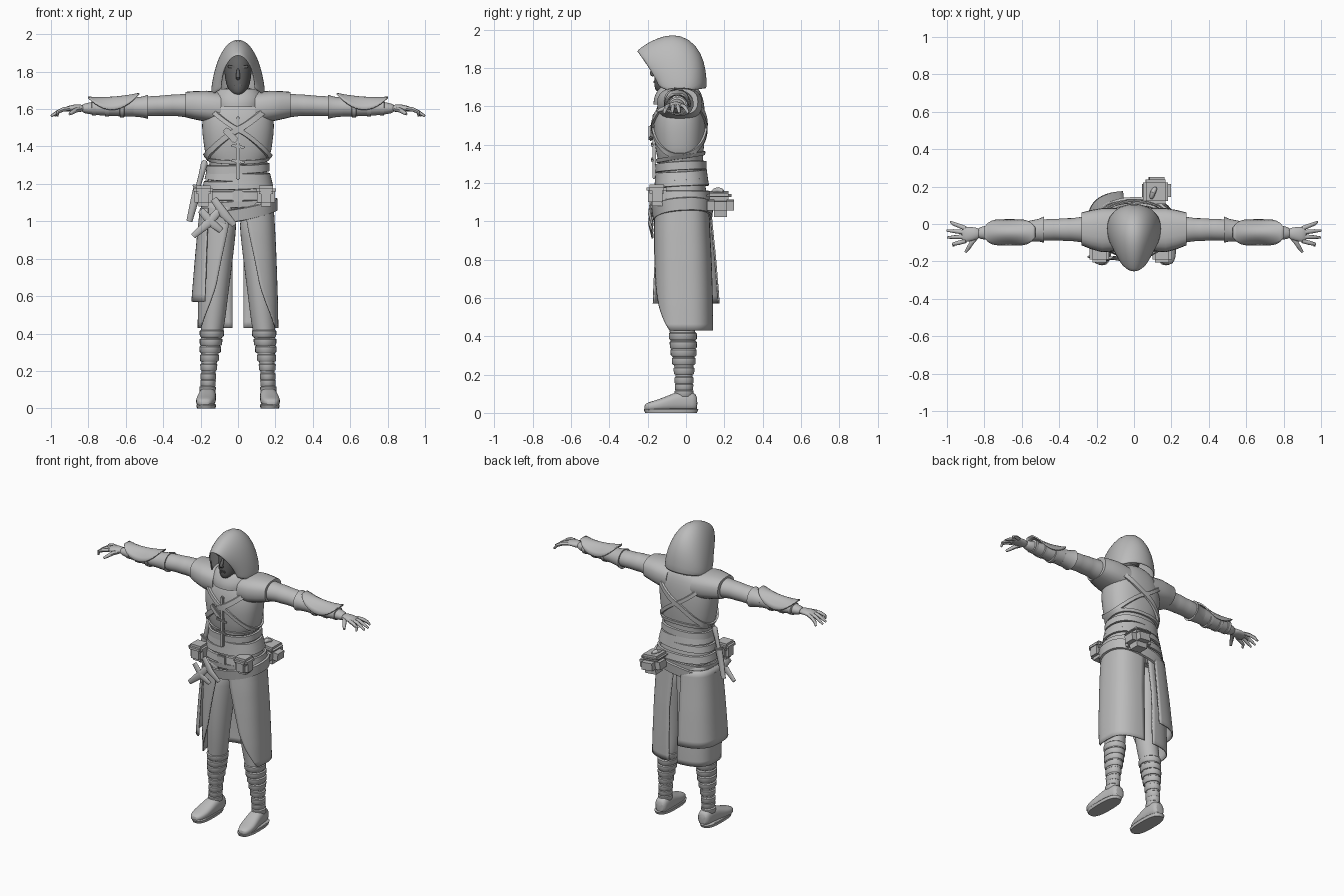
import bpy, bmesh, math
from math import cos, sin, pi
from mathutils import Vector

cube = bpy.data.objects.get("Cube")
if cube:
    bpy.data.objects.remove(cube)


def material(name, v):
    m = bpy.data.materials.new(name)
    m.use_nodes = True
    m.diffuse_color = (v, v, v, 1)
    m.node_tree.nodes["Principled BSDF"].inputs["Base Color"].default_value = (v, v, v, 1)
    return m


CLOTH = material("grey cloth", 0.5)
FACE = material("shadowed skin", 0.13)


def finish(name, bm, mat=CLOTH, mirror=False, thick=0, sub=0):
    bmesh.ops.recalc_face_normals(bm, faces=bm.faces)
    me = bpy.data.meshes.new(name)
    bm.to_mesh(me)
    bm.free()
    ob = bpy.data.objects.new(name, me)
    bpy.context.collection.objects.link(ob)
    me.materials.append(mat)
    bpy.ops.object.select_all(action='DESELECT')
    ob.select_set(True)
    bpy.context.view_layer.objects.active = ob
    bpy.ops.object.shade_smooth_by_angle(angle=math.radians(45))
    if mirror:
        ob.modifiers.new("mirror", 'MIRROR').use_mirror_merge = False
    if thick:
        s = ob.modifiers.new("thickness", 'SOLIDIFY')
        s.thickness, s.offset = thick, 0
    if sub:
        ob.modifiers.new("smooth", 'SUBSURF').levels = sub
        ob.modifiers["smooth"].render_levels = sub
    return ob


def grid(name, rows, closed=False, caps=False, **kw):
    """Skin a list of equally long point rows."""
    bm = bmesh.new()
    vs = [[bm.verts.new(p) for p in r] for r in rows]
    n = len(vs[0])
    for a, b in zip(vs, vs[1:]):
        for i in range(n if closed else n - 1):
            j = (i + 1) % n
            bm.faces.new((a[i], a[j], b[j], b[i]))
    if caps:
        bm.faces.new(vs[0])
        bm.faces.new(vs[-1])
    return finish(name, bm, **kw)


def power(v, e):
    return math.copysign(abs(v) ** e, v)


def loft(name, rows, axis='z', e=1, n=24, caps=True, **kw):
    """Rows are (position, centre a, centre b, radius a, radius b)."""
    out = []
    for t, ca, cb, ra, rb in rows:
        ring = [(ca + ra * power(cos(2 * pi * i / n), e),
                 cb + rb * power(sin(2 * pi * i / n), e)) for i in range(n)]
        out.append([(a, b, t) if axis == 'z' else (t, a, b) if axis == 'x' else (a, t, b)
                    for a, b in ring])
    return grid(name, out, closed=True, caps=caps, **kw)


def tube(name, pts, radii, flat=1.0, n=10, **kw):
    """Tapered limb along a path."""
    pts = [Vector(p) for p in pts]
    rows = []
    for i, p in enumerate(pts):
        d = (pts[min(i + 1, len(pts) - 1)] - pts[max(i - 1, 0)]).normalized()
        side = d.cross(Vector((0, 1, 0))).normalized()
        up = side.cross(d)
        rows.append([p + radii[i] * (side * cos(2 * pi * k / n) + up * flat * sin(2 * pi * k / n))
                     for k in range(n)])
    return grid(name, rows, closed=True, caps=True, **kw)


def box(name, c, size, rot=0, bevel=0.012, **kw):
    bm = bmesh.new()
    bmesh.ops.create_cube(bm, size=1)
    for v in bm.verts:
        x, y, z = (v.co[i] * size[i] for i in range(3))
        v.co = (c[0] + x * cos(rot) + z * sin(rot), c[1] + y, c[2] - x * sin(rot) + z * cos(rot))
    bmesh.ops.bevel(bm, geom=bm.edges[:], offset=bevel, segments=2, affect='EDGES')
    return finish(name, bm, **kw)


def lerp(table, t):
    """Interpolate rows whose first entry rises."""
    t = max(table[0][0], min(table[-1][0], t))
    for a, b in zip(table, table[1:]):
        if t <= b[0]:
            f = (t - a[0]) / (b[0] - a[0])
            return [p + f * (q - p) for p, q in zip(a, b)]


# Torso: height, half width, front depth, back depth
TORSO = [(1.0, .175, -.14, .105), (1.1, .185, -.155, .115), (1.2, .168, -.145, .1), (1.27, .15, -.14, .09),
         (1.32, .15, -.145, .088), (1.35, .175, -.155, .09), (1.42, .185, -.165, .098), (1.5, .195, -.172, .102),
         (1.58, .19, -.16, .1), (1.64, .17, -.135, .09), (1.68, .12, -.11, .075), (1.72, .07, -.1, .04)]


def torso_point(t, z, off=0.0):
    _, rx, f, b = lerp(TORSO, z)
    cy, ry = (f + b) / 2, (b - f) / 2
    return ((rx + off) * power(cos(t), .85), cy + (ry + off) * power(sin(t), .85), z)


loft("torso", [(z, 0, (f + b) / 2, rx, (b - f) / 2) for z, rx, f, b in TORSO], e=.85, n=32, sub=1)


def band(name, z0, height, off=.012, tilt=0, dip=0, n=64, **kw):
    """Strap looped around the torso; tilt slopes it sideways."""
    rows = []
    for h, o in ((-.5, off - .012), (-.45, off), (.45, off), (.5, off - .012)):
        rows.append([torso_point(2 * pi * i / n, z0 + h * height + tilt * cos(2 * pi * i / n)
                                 + dip * sin(2 * pi * i / n), o) for i in range(n)])
    return grid(name, rows, closed=True, **kw)


band("belt", 1.135, .05, .018)
band("lower_belt", 1.09, .035, .014, tilt=.012)
for i in range(3):
    band("waist_wrap", 1.2 + i * .042, .046, .018, tilt=.006 * (-1) ** i, dip=.008)
band("vest_hem", 1.335, .022, .01, dip=.02)
band("hip_sash", 1.045, .07, .03, tilt=.045, dip=.012)
band("chest_strap", 1.49, .04, .012, tilt=.15)
band("chest_strap", 1.49, .03, .01, tilt=-.15)
box("belt_buckle", (0, -.172, 1.135), (.06, .016, .06), bevel=.006)
box("strap_buckle", (-.04, -.185, 1.46), (.035, .02, .09), rot=-.75, bevel=.006)
box("front_placket", (0, -.166, 1.39), (.022, .02, .34), bevel=.005)
for z in (1.32, 1.4):
    box("vest_clasp", (0, -.176, z), (.075, .014, .014), rot=.15, bevel=.004)

# Neck, collar and head
loft("collar", [(1.61, 0, -.065, .125, .105), (1.645, 0, -.06, .135, .11), (1.68, 0, -.05, .125, .1),
                (1.715, 0, -.045, .1, .085), (1.7, 0, -.045, .08, .07)], sub=1, caps=False)
loft("neck", [(1.6, 0, -.04, .06, .06), (1.75, 0, -.05, .055, .055)], mat=FACE)
loft("head", [(1.672, 0, -.115, .022, .035), (1.69, 0, -.105, .045, .06), (1.73, 0, -.08, .064, .087),
              (1.79, 0, -.065, .074, .1), (1.85, 0, -.06, .075, .1), (1.9, 0, -.055, .05, .07)],
     mat=FACE, sub=1)
tube("nose", [(0, -.155, 1.82), (0, -.172, 1.79), (0, -.183, 1.77), (0, -.165, 1.757)],
     [.006, .01, .014, .01], mat=FACE, sub=1)
box("brow", (.033, -.148, 1.826), (.045, .022, .014), rot=-.1, bevel=.005, mat=FACE, mirror=True)
box("mouth", (0, -.166, 1.727), (.042, .014, .014), bevel=.005, mat=FACE)

# Hood: arches given by crown (y, z), foot (y, z) and half width
ARCHES = [(.105, 1.69, .02, 1.68, .128), (.1, 1.79, -.0, 1.68, .138), (.075, 1.88, -.03, 1.68, .14),
          (.015, 1.95, -.06, 1.68, .137), (-.07, 1.975, -.09, 1.68, .13), (-.16, 1.947, -.12, 1.69, .115),
          (-.215, 1.915, -.135, 1.7, .1), (-.255, 1.885, -.14, 1.705, .088)]
N = 24
grid("hood", [[(w * cos(pi * i / N), by + (ty - by) * sin(pi * i / N) ** 1.15, bz + (tz - bz) * sin(pi * i / N))
               for i in range(N + 1)] for ty, tz, by, bz, w in ARCHES], thick=.01, sub=1)

# Arms
loft("sleeve", [(.08, -.03, 1.61, .09, .07), (.2, -.03, 1.615, .08, .068), (.3, -.03, 1.62, .066, .062),
                (.34, -.03, 1.62, .06, .056), (.36, -.03, 1.62, .063, .059), (.42, -.03, 1.617, .056, .053),
                (.44, -.03, 1.617, .06, .056), (.5, -.033, 1.613, .055, .052), (.6, -.042, 1.61, .056, .05),
                (.7, -.046, 1.606, .05, .044), (.8, -.046, 1.604, .037, .032), (.84, -.05, 1.603, .029, .021)],
     axis='x', sub=1, mirror=True)
loft("shoulder_pad", [(.09, -.03, 1.605, .115, .085), (.17, -.033, 1.615, .118, .083), (.23, -.03, 1.62, .104, .076),
                      (.28, -.026, 1.624, .088, .068), (.28, -.026, 1.624, .076, .057)],
     axis='x', e=.8, mirror=True)
loft("elbow_cuff", [(.485, -.03, 1.612, .05, .046), (.482, -.03, 1.612, .07, .064), (.51, -.033, 1.611, .06, .056),
                    (.56, -.038, 1.61, .055, .05)], axis='x', mirror=True)
for x, r in ((.62, .058), (.7, .053), (.77, .046)):
    loft("bracer_strap", [(x - .014, -.044, 1.607, r - .01, r - .015), (x - .01, -.044, 1.607, r, r - .005),
                          (x + .01, -.044, 1.607, r, r - .005), (x + .014, -.044, 1.607, r - .01, r - .015)],
         axis='x', mirror=True)
plate = []
for i in range(15):
    k = i / 7 - 1
    half = .067 * (1 - abs(k) ** 5 * .6)
    plate.append([(.665 + .137 * k, -.045 + half * s, 1.663 + .01 * k * k - .01 * k - .066 * (1 - k * k) * s * s)
                  for s in [j / 5 - 1 for j in range(11)]])
grid("bracer_plate", plate, thick=.008, mirror=True)

# Hands
loft("palm", [(.82, -.05, 1.603, .028, .02), (.86, -.053, 1.606, .036, .02), (.9, -.056, 1.604, .042, .017),
              (.925, -.056, 1.598, .036, .012)], axis='x', sub=1, mirror=True)
for y, ye, xe in ((-.09, -.115, .965), (-.067, -.072, .998), (-.045, -.035, 1.0), (-.024, .012, .98)):
    tube("finger", [(.9, y, 1.603), (.935, y + (ye - y) * .4, 1.598), (.965, y + (ye - y) * .7, 1.584), (xe, ye, 1.563)],
         [.012, .0115, .01, .006], n=8, mirror=True)
tube("thumb", [(.845, -.07, 1.6), (.868, -.1, 1.594), (.885, -.128, 1.583), (.9, -.15, 1.573)],
     [.014, .013, .011, .007], n=8, mirror=True)

# Legs: height, centre x, centre y, half width, half depth
LEG = [(.07, .165, -.01, .04, .045), (.13, .16, -.01, .034, .041), (.2, .158, -.01, .036, .044),
       (.3, .15, -.012, .049, .06), (.38, .142, -.015, .056, .066), (.45, .135, -.02, .064, .068),
       (.55, .125, -.03, .066, .073), (.75, .108, -.03, .075, .088), (.92, .098, -.02, .085, .1),
       (1.05, .08, -.02, .08, .1)]
loft("leg", LEG, sub=1, mirror=True)
for z in (.1, .135, .17, .22, .27, .315, .355, .4):
    _, cx, cy, rx, ry = lerp(LEG, z)
    loft("leg_wrap", [(z - .02, cx, cy, rx, ry), (z - .014, cx, cy, rx + .006, ry + .006),
                      (z + .014, cx, cy, rx + .007, ry + .007), (z + .02, cx, cy, rx, ry)], mirror=True)

# Shoes: position along y, centre x, centre z, half width, half height
loft("shoe", [(.06, .16, .05, .03, .036), (.04, .16, .06, .043, .052), (-.03, .163, .062, .046, .056),
              (-.09, .168, .05, .05, .042), (-.15, .175, .038, .053, .03), (-.2, .178, .032, .04, .023),
              (-.218, .178, .028, .02, .014)], axis='y', e=.8, sub=1, mirror=True)
loft("sole", [(z, .17, -.078, r, r * 2.7) for z, r in ((0, .05), (.018, .053), (.022, .05))], e=.75, mirror=True)

# Coat skirt: height, half width, front depth, back depth, front edge x
SKIRT = [(.43, .212, -.155, .138, .2), (.5, .211, -.16, .138, .175), (.56, .21, -.163, .137, .15),
         (.65, .207, -.165, .135, .118), (.8, .202, -.166, .13, .088), (.95, .195, -.165, .122, .055),
         (1.1, .186, -.158, .115, .03)]


def skirt_row(z, back_x, front_x, off=0.0, n=28):
    _, rx, f, b, _ = lerp(SKIRT, z)
    start = math.acos((back_x / rx) ** (1 / .7))
    end = -math.acos(min(1, front_x / rx) ** (1 / .7))
    cy, ry = (f + b) / 2, (b - f) / 2
    return [((rx + off) * abs(cos(t)) ** .7, cy + (ry + off) * power(sin(t), .7), z)
            for t in [start + (end - start) * i / n for i in range(n + 1)]]


heights = [.43 + .67 * i / 20 for i in range(21)]
grid("coat_skirt", [skirt_row(z, .03 - .025 * max(0, z - .8) / .3, lerp(SKIRT, z)[4]) for z in heights],
     thick=.008, mirror=True)
# Hanging cloth on the right hip
cloth = [skirt_row(.57 + .5 * i / 12, .05, .15, .012 + .024 * (1 - i / 12)) for i in range(13)]
grid("hip_cloth", [[(-x, y, z) for x, y, z in r] for r in cloth], thick=.008)
for a, b in (((-.08, 1.08), (-.24, .92)), ((-.13, 1.12), (-.02, .98)), ((-.2, 1.06), (-.09, .95))):
    tube("sash_end", [(a[0], -.18, a[1]), ((a[0] + b[0]) / 2, -.188, (a[1] + b[1]) / 2 - .01), (b[0], -.175, b[1])],
         [.018, .024, .015], flat=.4)

# Belt gear
for x in (.15, -.185):
    box("belt_pouch", (x, -.15, 1.13), (.095, .095, .1), bevel=.02)
    box("pouch_flap", (x, -.152, 1.168), (.104, .106, .045), bevel=.015)
box("back_pouch", (.12, .18, 1.085), (.15, .14, .12), rot=.1, bevel=.035)
box("back_pouch_flap", (.115, .172, 1.135), (.135, .13, .035), rot=.1, bevel=.015)
tube("back_pouch_toggle", [(.09, .13, 1.15), (.1, .17, 1.17), (.12, .2, 1.15)], [.012, .02, .01], sub=1)
tube("dagger_sheath", [(-.26, -.03, 1.0), (-.235, -.04, 1.1), (-.215, -.045, 1.18)], [.016, .021, .024], flat=.7)
tube("dagger_grip", [(-.215, -.045, 1.18), (-.195, -.05, 1.25), (-.18, -.05, 1.31), (-.176, -.05, 1.325)],
     [.013, .015, .018, .01], flat=.8)
box("dagger_guard", (-.214, -.045, 1.185), (.065, .03, .014), rot=.25, bevel=.005)
